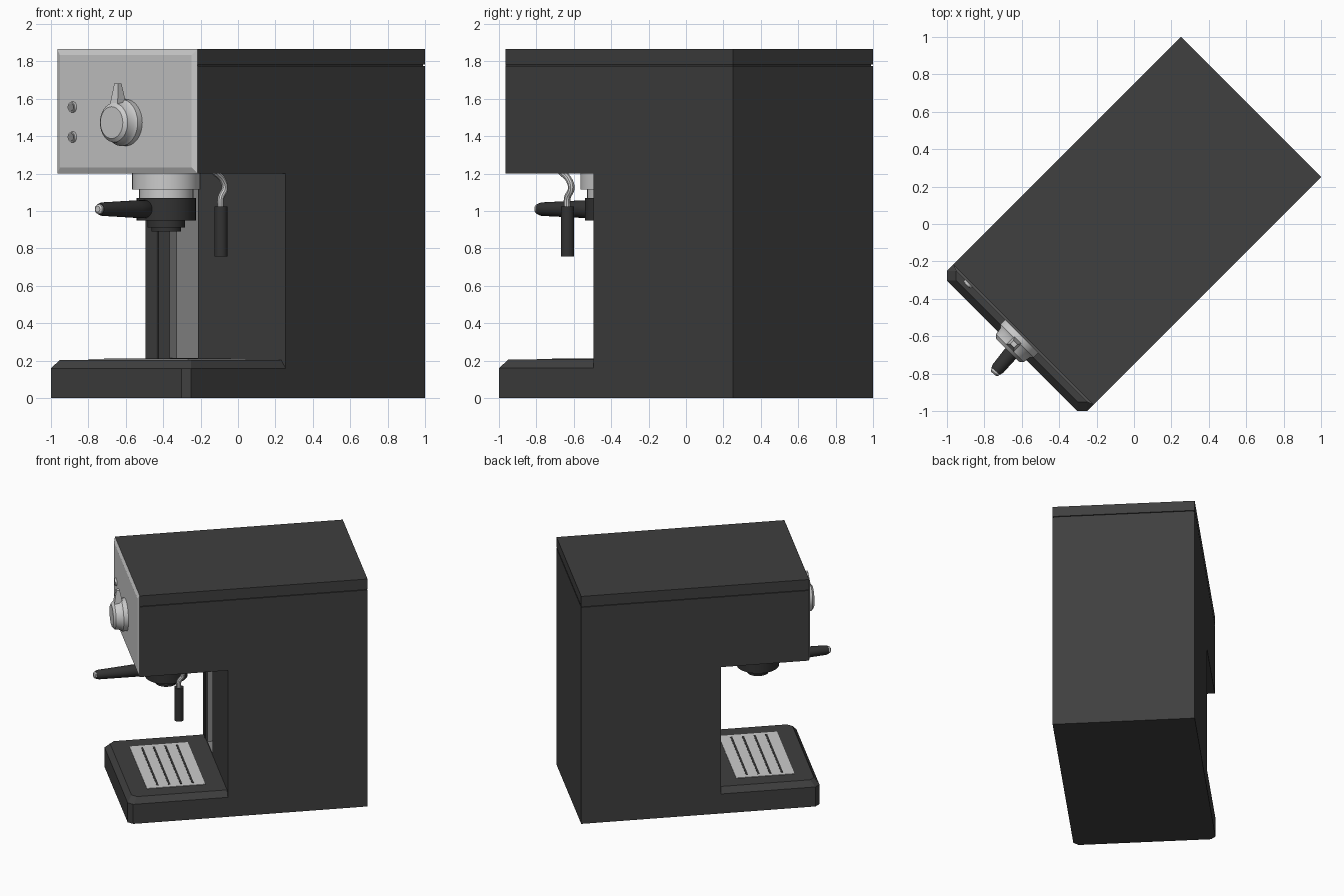
import bpy
import bmesh
import math
from mathutils import Matrix, Vector

cube = bpy.data.objects.get("Cube")
if cube:
    bpy.data.objects.remove(cube, do_unlink=True)


def material(name, rgb):
    m = bpy.data.materials.new(name)
    m.use_nodes = True
    m.diffuse_color = (*rgb, 1)
    m.node_tree.nodes["Principled BSDF"].inputs["Base Color"].default_value = (*rgb, 1)
    return m


DARK = material("charcoal", (0.05, 0.05, 0.05))
BLACK = material("soft black", (0.033, 0.033, 0.033))
LIGHT = material("light steel", (0.6, 0.6, 0.6))
GREY = material("mid grey", (0.25, 0.25, 0.25))

# The machine is built square to the axes, then turned about z
TURN = Matrix.Rotation(math.radians(-45), 4, "Z")
HALF = 0.53      # half width
BACK = 0.884     # rear face
FACE = -0.835    # front of the upper housing
WALL = -0.17     # wall behind the cup space


def finish(name, bm, mats, smooth=False):
    bmesh.ops.recalc_face_normals(bm, faces=bm.faces)
    me = bpy.data.meshes.new(name)
    bm.to_mesh(me)
    bm.free()
    for m in mats:
        me.materials.append(m)
    ob = bpy.data.objects.new(name, me)
    bpy.context.collection.objects.link(ob)
    ob.matrix_world = TURN
    if smooth:
        activate(ob)
        bpy.ops.object.shade_smooth_by_angle(angle=math.radians(35))
    return ob


def activate(ob):
    bpy.ops.object.select_all(action="DESELECT")
    ob.select_set(True)
    bpy.context.view_layer.objects.active = ob
    bpy.context.view_layer.update()


def loft(name, loops, mat, smooth=False):
    """Skin a list of equal-length closed loops and cap both ends."""
    bm = bmesh.new()
    rings = [[bm.verts.new(p) for p in loop] for loop in loops]
    for a, b in zip(rings, rings[1:]):
        for i in range(len(a)):
            j = (i + 1) % len(a)
            bm.faces.new((a[i], a[j], b[j], b[i]))
    bm.faces.new(rings[0])
    bm.faces.new(rings[-1])
    return finish(name, bm, [mat], smooth)


def box(name, x, y, z, mat):
    loops = [[(x[0], y[0], h), (x[1], y[0], h), (x[1], y[1], h), (x[0], y[1], h)] for h in z]
    return loft(name, loops, mat)


def lathe(name, profile, origin, axis, mat, n=32):
    """Turn (radius, distance) pairs around an axis from an origin."""
    q = Vector(axis).to_track_quat("Z", "Y")
    loops = []
    for r, d in profile:
        angles = [math.tau * i / n for i in range(n)]
        loops.append([Vector(origin) + q @ Vector((r * math.cos(a), r * math.sin(a), d)) for a in angles])
    return loft(name, loops, mat, True)


# Housing: side profile extruded across the width
profile = [(BACK, 0), (BACK, 1.775), (FACE, 1.775), (FACE, 1.2), (WALL, 1.2), (WALL, 0)]
housing = loft("housing", [[(s * HALF, y, z) for y, z in profile] for s in (-1, 1)], DARK)
housing.data.materials.append(GREY)

# Grey recess in the wall behind the cup space
cutter = box("recess_cutter", (-0.346, -0.134), (WALL - 0.1, WALL + 0.05), (0.215, 1.15), DARK)
cutter.data.materials.append(GREY)
for p in cutter.data.polygons:
    p.material_index = 1
cutter.hide_render = True
mod = housing.modifiers.new("recess", "BOOLEAN")
mod.operation = "DIFFERENCE"
mod.solver = "EXACT"
mod.object = cutter
activate(housing)
bpy.ops.object.modifier_apply(modifier=mod.name)
bpy.data.objects.remove(cutter, do_unlink=True)
box("wall_seam", (-0.443, -0.43), (WALL - 0.004, WALL), (0.205, 1.2), BLACK)

# Lid above a narrow shadow gap
box("lid_gap", (-HALF + 0.008, HALF - 0.008), (FACE, BACK - 0.008), (1.77, 1.79), BLACK)
box("lid", (-HALF, HALF), (FACE, BACK), (1.783, 1.865), DARK)


# Drip base with chamfered top and front corners
def base_loop(inset, z, c=0.036):
    w, f = HALF - inset, -0.92 + inset
    return [(-w, WALL, z), (-w, f + c, z), (-w + c, f, z), (w - c, f, z), (w, f + c, z), (w, WALL, z)]


loft("drip_base", [base_loop(0, 0), base_loop(0, 0.16), base_loop(0.035, 0.205)], DARK)

# Grille with slots
box("drip_grille", (-0.375, 0.375), (-0.753, -0.313), (0.204, 0.209), LIGHT)
for i in range(4):
    y = -0.753 + 0.44 * (i + 1) / 5
    box(f"grille_slot_{i + 1}", (-0.34, 0.34), (y - 0.008, y + 0.008), (0.208, 0.211), BLACK)


# Front panel with shallow chamfer
def panel_loop(inset, y):
    w = HALF - inset
    return [(-w, y, 1.2 + inset), (w, y, 1.2 + inset), (w, y, 1.865 - inset), (-w, y, 1.865 - inset)]


PANEL = -0.848
loft("front_panel", [panel_loop(0, FACE), panel_loop(0.032, PANEL)], LIGHT)

# Control knob with pointer
FRONT = (0, -1, 0)
lathe("knob", [(0.125, 0), (0.125, 0.035), (0.112, 0.05), (0.105, 0.09), (0.085, 0.107)],
      (0, PANEL, 1.472), FRONT, LIGHT)
loft("knob_pointer", [[(-w, y0, z), (w, y0, z), (w, y1, z), (-w, y1, z)]
                      for w, y0, y1, z in ((0.03, -0.94, -0.87, 1.56), (0.015, -0.92, -0.895, 1.68))], LIGHT)

# Indicator buttons
for name, z in (("upper", 1.555), ("lower", 1.395)):
    lathe(f"{name}_button_ring", [(0.03, 0), (0.027, 0.012)], (-0.4, PANEL, z), FRONT, LIGHT, 20)
    lathe(f"{name}_button", [(0.021, 0), (0.021, 0.015)], (-0.4, PANEL, z), FRONT, GREY, 20)

# Brew head and filter holder
CENTRE = (0, -0.542, 0)
UP = (0, 0, 1)
lathe("brew_head", [(0.145, 1.05), (0.145, 1.115), (0.182, 1.115), (0.182, 1.2)], CENTRE, UP, LIGHT, 40)
lathe("filter_holder", [(0.08, 0.89), (0.08, 0.912), (0.1, 0.912), (0.1, 0.948), (0.158, 0.948), (0.158, 1.07)],
      CENTRE, UP, BLACK, 40)
start, direction = (0.0, -0.68, 1.01), (0.085, -1, 0)
lathe("holder_handle", [(0.035, 0), (0.048, 0.025), (0.047, 0.1), (0.036, 0.38), (0.03, 0.4)],
      start, direction, BLACK, 24)
lathe("handle_tip", [(0.028, 0.39), (0.026, 0.41), (0.016, 0.418)], start, direction, LIGHT, 24)

# Steam wand: bent pipe and grip
curve = bpy.data.curves.new("steam_pipe", "CURVE")
curve.dimensions = "3D"
curve.bevel_depth = 0.018
curve.bevel_resolution = 3
curve.use_fill_caps = True
path = [(-0.56, 1.21), (-0.5, 1.165), (-0.484, 1.12), (-0.513, 1.07), (-0.513, 1.0)]
spline = curve.splines.new("BEZIER")
spline.bezier_points.add(len(path) - 1)
for point, (y, z) in zip(spline.bezier_points, path):
    point.co = (0.384, y, z)
    point.handle_left_type = point.handle_right_type = "AUTO"
curve.materials.append(LIGHT)
pipe = bpy.data.objects.new("steam_pipe", curve)
bpy.context.collection.objects.link(pipe)
pipe.matrix_world = TURN
activate(pipe)
bpy.ops.object.convert(target="MESH")
bpy.ops.object.shade_smooth_by_angle(angle=math.radians(35))
lathe("steam_grip", [(0.035, 0.757), (0.035, 1.025)], (0.384, -0.513, 0), UP, BLACK, 24)
